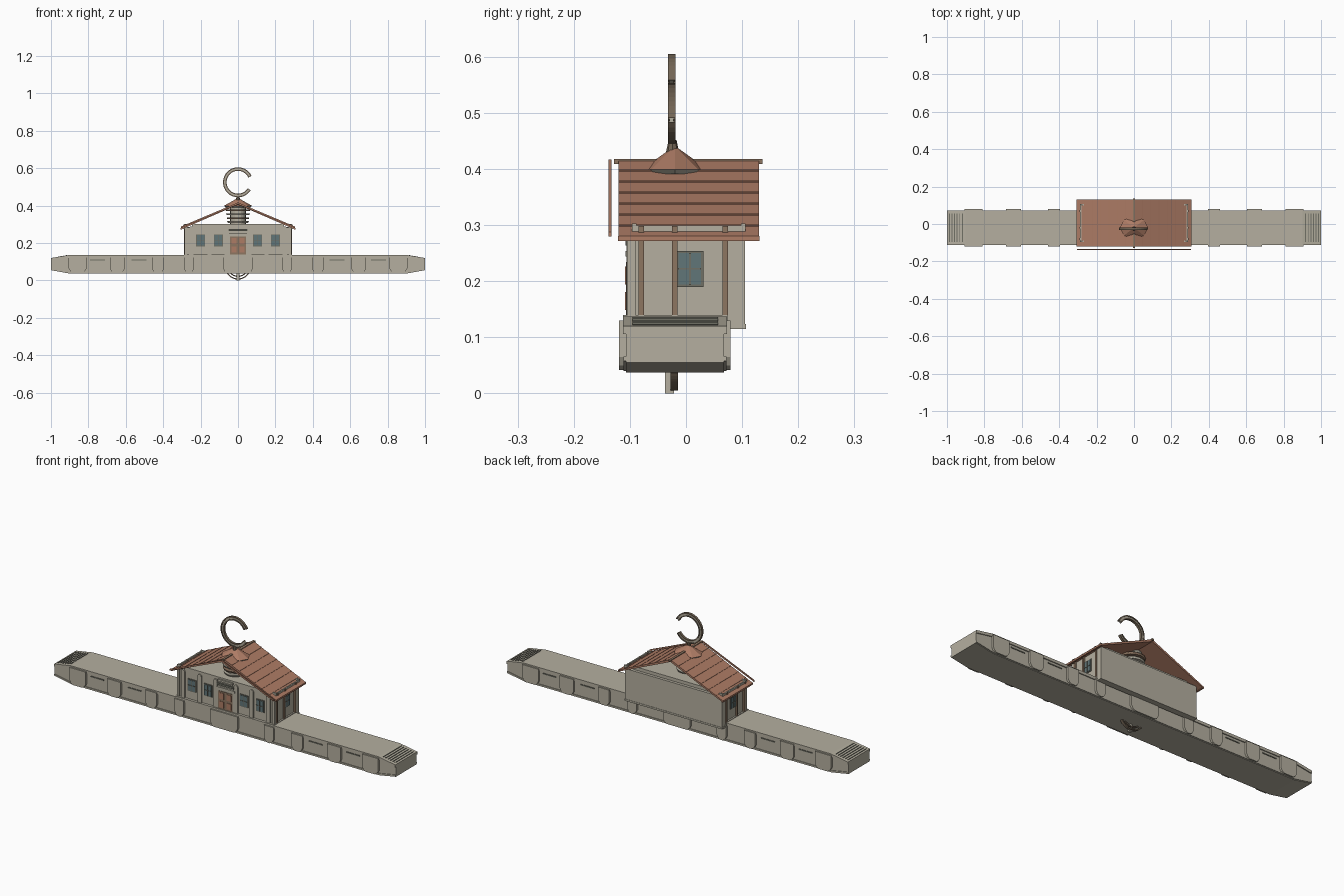
import bpy, bmesh, math

if "Cube" in bpy.data.objects:
    bpy.data.objects.remove(bpy.data.objects["Cube"])


def material(name, rgb):
    m = bpy.data.materials.new(name)
    m.use_nodes = True
    m.diffuse_color = (*rgb, 1)
    m.node_tree.nodes["Principled BSDF"].inputs["Base Color"].default_value = (*rgb, 1)
    return m


STONE = material("warm grey stone", (0.46, 0.43, 0.35))
ROOF = material("terracotta", (0.42, 0.2, 0.13))
WOOD = material("brown wood", (0.27, 0.18, 0.12))
BRONZE = material("dark bronze", (0.17, 0.13, 0.09))
GLASS = material("blue grey glass", (0.12, 0.18, 0.19))
TRIM = material("dark grey trim", (0.16, 0.16, 0.13))


def finish(name, bm, mat):
    bmesh.ops.recalc_face_normals(bm, faces=bm.faces)
    me = bpy.data.meshes.new(name)
    bm.to_mesh(me)
    bm.free()
    me.materials.append(mat)
    ob = bpy.data.objects.new(name, me)
    bpy.context.collection.objects.link(ob)
    return ob


def box(name, x, y, z, mat):
    """Box from (low, high) pairs."""
    bm = bmesh.new()
    bmesh.ops.create_cube(bm, size=1)
    for v in bm.verts:
        for i, (a, b) in enumerate((x, y, z)):
            v.co[i] = a if v.co[i] < 0 else b
    return finish(name, bm, mat)


def prism(name, points, y0, y1, mat):
    """Extrude an x-z profile along y."""
    bm = bmesh.new()
    f = bm.faces.new([bm.verts.new((px, y0, pz)) for px, pz in points])
    r = bmesh.ops.extrude_face_region(bm, geom=[f])
    for v in r["geom"]:
        if isinstance(v, bmesh.types.BMVert):
            v.co.y = y1
    return finish(name, bm, mat)


def cone(name, r0, r1, z0, z1, mat, sides=16, squash=1, cy=-0.02):
    bm = bmesh.new()
    bmesh.ops.create_cone(bm, cap_ends=True, segments=sides, radius1=r0, radius2=r1, depth=z1 - z0)
    for v in bm.verts:
        v.co.y = v.co.y * squash + cy
        v.co.z += (z0 + z1) / 2
    return finish(name, bm, mat)


def arc(name, r_in, r_out, cz, a0, a1, y0, y1, mat, n=40):
    """Flat curved bar in the x-z plane, angles in degrees."""
    angles = [math.radians(a0 + (a1 - a0) * i / n) for i in range(n + 1)]
    rim = [(r_out * math.cos(a), cz + r_out * math.sin(a)) for a in angles]
    rim += [(r_in * math.cos(a), cz + r_in * math.sin(a)) for a in reversed(angles)]
    return prism(name, rim, y0, y1, mat)


def mirrored(points):
    return points + [(-x, z) for x, z in reversed(points)]


# Long base with tapered ends, plus a slightly wider deck edge and keel edge
prism("base", mirrored([(0.9, 0.037), (1, 0.055), (1, 0.118), (0.9, 0.136)]), -0.107, 0.068, STONE)
prism("deck_edge", mirrored([(0.9, 0.122), (1, 0.106), (1, 0.12), (0.9, 0.137)]), -0.112, 0.073, STONE)
prism("keel_edge", mirrored([(0.9, 0.04), (1, 0.058), (1, 0.066), (0.9, 0.048)]), -0.111, 0.072, STONE)

# Rounded buttress pads and slim dark slots along both long sides
PADS = [(-0.905, -0.81), (-0.685, -0.605), (-0.46, -0.395), (-0.29, -0.235), (-0.08, 0.08),
        (0.235, 0.29), (0.395, 0.46), (0.605, 0.685), (0.81, 0.905)]
for a, b in PADS:
    shape = [(a, 0.13), (a, 0.065), (a + 0.008, 0.05), (a + 0.02, 0.042),
             (b - 0.02, 0.042), (b - 0.008, 0.05), (b, 0.065), (b, 0.13)]
    prism("front_pad", shape, -0.119, -0.1, STONE)
    prism("back_pad", shape, 0.06, 0.079, STONE)
for x in (-0.75, -0.53, 0.53, 0.75):
    box("front_slot", (x - 0.04, x + 0.04), (-0.11, -0.1), (0.106, 0.112), TRIM)
    box("back_slot", (x - 0.04, x + 0.04), (0.06, 0.071), (0.106, 0.112), TRIM)

# Slats over the sloping ends of the deck
for s in (-1, 1):
    for i in range(6):
        x = 0.915 + i * 0.014
        z = 0.1385 - (x - 0.9) * 0.17
        box("end_slat", sorted((s * x, s * (x + 0.005))), (-0.095, 0.057), (z - 0.006, z), TRIM)

# House body with open gables and the plain rear slab that overhangs the base
box("house_walls", (-0.28, 0.28), (-0.098, 0.09), (0.13, 0.282), STONE)
box("wall_frieze", (-0.245, 0.245), (-0.1, 0.09), (0.278, 0.302), STONE)
box("rear_slab", (-0.285, 0.285), (0.075, 0.105), (0.115, 0.285), STONE)
box("rear_sill", (-0.287, 0.287), (0.075, 0.107), (0.115, 0.124), STONE)
box("house_plinth", (-0.288, 0.288), (-0.112, 0.075), (0.13, 0.14), STONE)


def window(x, y, z, axis):
    """Framed pane with a cross bar; axis 0 faces front, 1 faces the side."""
    w, h, side = 0.02, 0.028, 1 if x > 0 else -1

    def plate(name, u, v, depth, mat):
        if axis == 0:
            box(name, (x + u[0], x + u[1]), (y - depth, y + 0.006), (z + v[0], z + v[1]), mat)
        else:
            box(name, sorted((x - side * 0.006, x + side * depth)), (y + u[0], y + u[1]), (z + v[0], z + v[1]), mat)
    plate("window_frame", (-w - 0.004, w + 0.004), (-h - 0.004, h + 0.004), 0.002, TRIM)
    plate("window_pane", (-w, w), (-h, h), 0.004, GLASS)
    plate("window_upright", (-0.0015, 0.0015), (-h, h), 0.006, TRIM)
    plate("window_crossbar", (-w, w), (-0.0015, 0.0015), 0.006, TRIM)


# Front facade: windows, round-topped pilasters and corner strips
for s in (-1, 1):
    for x in (0.105, 0.2):
        window(s * x, -0.1, 0.215, 0)
    for x in (0.06, 0.152, 0.25):
        c, r = s * x, 0.011
        top = [(c + r * math.cos(math.pi * i / 8), 0.278 + r * math.sin(math.pi * i / 8)) for i in range(9)]
        prism("pilaster", top + [(c - r, 0.138), (c + r, 0.138)], -0.106, -0.095, STONE)
    box("corner_strip", sorted((s * 0.272, s * 0.286)), (-0.104, -0.09), (0.138, 0.285), STONE)

    # Side wall posts, windows and rail above the eave
    window(s * 0.281, 0.007, 0.222, 1)
    for y in (-0.08, -0.02, 0.07):
        box("side_post", sorted((s * 0.278, s * 0.288)), (y - 0.005, y + 0.005), (0.135, 0.282), WOOD)
        box("rail_bracket", sorted((s * 0.28, s * 0.292)), (y - 0.005, y + 0.005), (0.276, 0.298), WOOD)
    box("eave_rail", sorted((s * 0.282, s * 0.289)), (-0.095, 0.105), (0.289, 0.299), STONE)
    for y in (-0.092, 0.102):
        box("rail_return", sorted((s * 0.268, s * 0.289)), (y - 0.004, y + 0.004), (0.288, 0.303), STONE)

    # Roof slope, tile courses and detached front bargeboard
    prism("roof_slope", [(0, 0.417), (s * 0.306, 0.281), (s * 0.306, 0.272), (0, 0.405)], -0.12, 0.13, ROOF)
    for i in range(1, 7):
        x = i * 0.044
        z = 0.417 - x * 0.4444
        prism("tile_course", [(s * x, z + 0.0015), (s * (x + 0.004), z - 0.0005), (s * (x + 0.004), z - 0.004),
                              (s * x, z - 0.003)], -0.12, 0.13, ROOF)
    prism("bargeboard", [(0, 0.417), (s * 0.306, 0.288), (s * 0.306, 0.28), (0, 0.407)], -0.138, -0.133, ROOF)
    box("eave_board", sorted((s * 0.3, s * 0.308)), (-0.121, 0.131), (0.272, 0.281), ROOF)
box("ridge_beam", (-0.006, 0.006), (-0.128, 0.136), (0.409, 0.418), WOOD)

# Door with stone surround, panels and stepped blank lintel
box("door_surround", (-0.05, 0.05), (-0.104, -0.09), (0.138, 0.242), STONE)
box("door", (-0.042, 0.042), (-0.107, -0.09), (0.138, 0.234), WOOD)
for x in (-0.022, 0.022):
    for z in (0.165, 0.21):
        box("door_panel", (x - 0.014, x + 0.014), (-0.109, -0.1), (z - 0.016, z + 0.016), ROOF)
for i, w in enumerate((0.056, 0.05, 0.044)):
    box("lintel_step", (-w, w), (-0.108, -0.09), (0.244 + i * 0.02, 0.254 + i * 0.02), (STONE, TRIM, STONE)[i])

# Ringed turret inside the gable, rising to a low pointed cap
cone("turret", 0.042, 0.042, 0.28, 0.395, STONE)
for i in range(4):
    z = 0.308 + i * 0.021
    cone("turret_ring", 0.054 + 0.003 * i, 0.058 + 0.003 * i, z, z + 0.009, WOOD if i % 2 else STONE)
cone("cap_rim", 0.066, 0.076, 0.391, 0.399, STONE, 8, 0.78)
cone("cap", 0.076, 0.006, 0.399, 0.438, ROOF, 8, 0.78)

# Open hook above the cap: a bronze band between two raised rims
arc("hook_band", 0.064, 0.077, 0.525, 25, 328, -0.029, -0.022, STONE)
arc("hook_outer_rim", 0.074, 0.08, 0.525, 25, 328, -0.032, -0.019, BRONZE)
arc("hook_inner_rim", 0.061, 0.067, 0.525, 25, 328, -0.032, -0.019, BRONZE)
cone("hook_stem", 0.012, 0.007, 0.428, 0.452, BRONZE, 8, 1, -0.024)

# Lower part of the ring showing beneath the base
arc("lower_ring_outer", 0.064, 0.07, 0.075, 213, 327, -0.028, -0.014, BRONZE, 20)
arc("lower_ring_inner", 0.05, 0.056, 0.075, 225, 315, -0.026, -0.016, BRONZE, 20)
box("lower_peg", (-0.008, 0.008), (-0.037, -0.021), (0, 0.038), STONE)
